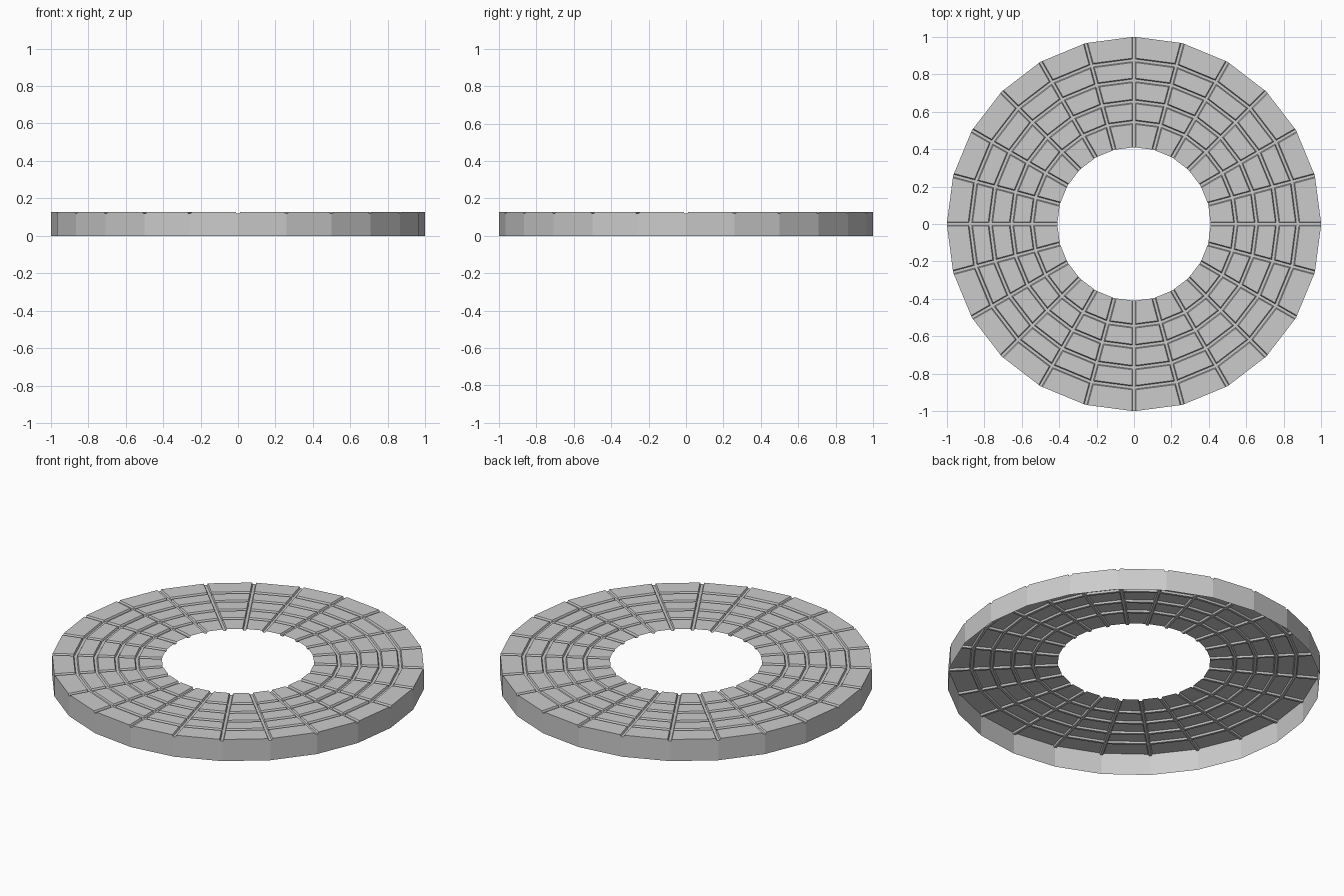
import bpy, bmesh
from math import cos, sin, pi

if "Cube" in bpy.data.objects:
    bpy.data.objects.remove(bpy.data.objects["Cube"])

SIDES = 24
TOP = 0.128
DEPTH = 0.010
LIP, FLOOR = 0.012, 0.007          # half widths of groove mouth and groove floor
INNER, OUTER = 0.41, 1.0
RING_GROOVES = [0.545, 0.655, 0.768, 0.875]

# Radial stations: (radius, sunk)
stations = [(INNER, False)]
for r in RING_GROOVES:
    stations += [(r - LIP, False), (r - FLOOR, True), (r + FLOOR, True), (r + LIP, False)]
stations.append((OUTER, False))

# Offsets around each spoke: (sideways shift, sunk)
offsets = [(-LIP, False), (-FLOOR, True), (0, True), (FLOOR, True), (LIP, False)]


def spoke_point(k, shift, r):
    """Point beside spoke k, moved along the straight side of the polygon."""
    a = 2 * pi * k / SIDES
    b = a + (pi / SIDES if shift >= 0 else -pi / SIDES)
    s = abs(shift) if shift >= 0 else -abs(shift)
    return (r * cos(a) - s * sin(b), r * sin(a) + s * cos(b))


def make_object(name, bm):
    mesh = bpy.data.meshes.new(name)
    bm.to_mesh(mesh)
    bm.free()
    obj = bpy.data.objects.new(name, mesh)
    bpy.context.collection.objects.link(obj)
    return obj


def strip_faces(bm, rows):
    """Bridge closed columns of vertices into quads."""
    n = len(rows)
    for i in range(n):
        a, b = rows[i], rows[(i + 1) % n]
        for j in range(len(a) - 1):
            bm.faces.new((a[j], a[j + 1], b[j + 1], b[j]))


# Grooved ring plate, a thin sheet, with the hollow outer skirt below its edge
bm = bmesh.new()
columns = []
for k in range(SIDES):
    for shift, sunk in offsets:
        col = []
        for r, ring_sunk in stations:
            x, y = spoke_point(k, shift, r)
            z = TOP - DEPTH if (sunk or ring_sunk) else TOP
            col.append(bm.verts.new((x, y, z)))
        x, y = spoke_point(k, shift, OUTER)
        col.append(bm.verts.new((x, y, 0)))
        columns.append(col)
strip_faces(bm, columns)
make_object("grooved_ring_plate", bm)
